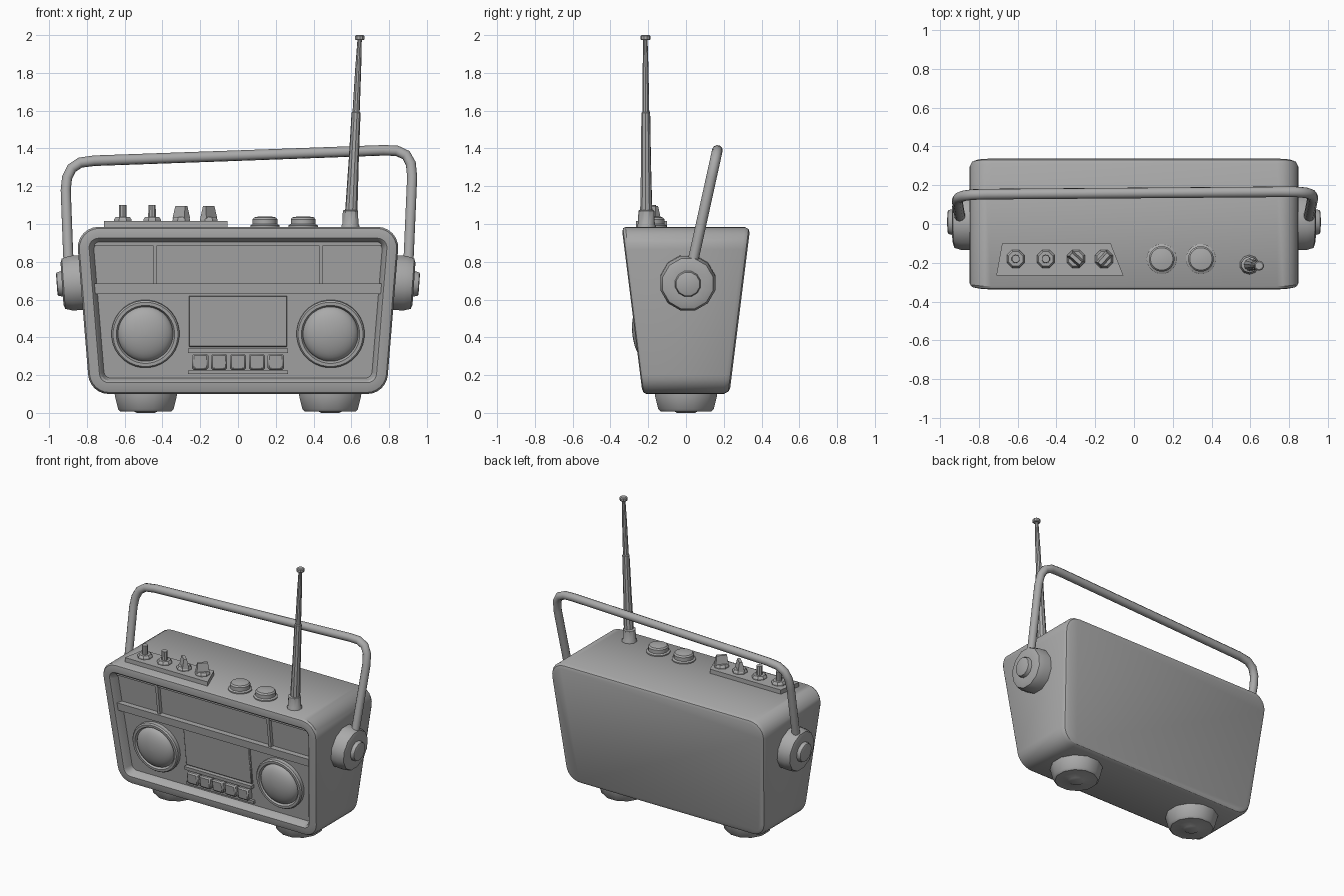
import bpy, bmesh, math
from mathutils import Vector, Matrix

if "Cube" in bpy.data.objects:
    bpy.data.objects.remove(bpy.data.objects["Cube"])

grey = bpy.data.materials.new("plain grey")
grey.diffuse_color = (0.4, 0.4, 0.4, 1)
grey.use_nodes = True
grey.node_tree.nodes["Principled BSDF"].inputs["Base Color"].default_value = grey.diffuse_color


def finish(name, bm, angle=35, bevel=0):
    bmesh.ops.recalc_face_normals(bm, faces=bm.faces)
    me = bpy.data.meshes.new(name)
    bm.to_mesh(me)
    bm.free()
    ob = bpy.data.objects.new(name, me)
    bpy.context.collection.objects.link(ob)
    me.materials.append(grey)
    if bevel:
        mod = ob.modifiers.new("bevel", 'BEVEL')
        mod.width, mod.segments = bevel, 1
    bpy.ops.object.select_all(action='DESELECT')
    ob.select_set(True)
    bpy.context.view_layer.objects.active = ob
    bpy.ops.object.shade_smooth_by_angle(angle=math.radians(angle))
    return ob


def skin(name, loops, angle=35):
    """Join matching closed loops and cap both ends."""
    bm = bmesh.new()
    rings = [[bm.verts.new(p) for p in loop] for loop in loops]
    n = len(rings[0])
    for a, b in zip(rings, rings[1:]):
        for i in range(n):
            bm.faces.new((a[i], a[(i + 1) % n], b[(i + 1) % n], b[i]))
    bm.faces.new(rings[0])
    bm.faces.new(rings[-1])
    return finish(name, bm, angle)


def lathe(name, profile, loc, axis=(0, 0, 1), sides=12, angle=35):
    """Turn (radius, height) pairs about an axis."""
    m = Matrix.Translation(loc) @ Vector(axis).to_track_quat('Z', 'Y').to_matrix().to_4x4()
    loops = []
    for r, h in profile:
        loops.append([m @ Vector((r * math.cos(t), r * math.sin(t), h))
                      for t in [2 * math.pi * (i + 0.5) / sides for i in range(sides)]])
    return skin(name, loops, angle)


def depth(z):
    return 0.23 + 0.125 * (z - 0.1)


def front(x, z, d):
    return Vector((x, d - depth(z), z))


def front_box(name, x0, x1, z0, z1, d0, d1, slope=0, bevel=0):
    """Box lying on the leaning front; slope widens it towards the top."""
    bm = bmesh.new()
    bmesh.ops.create_cube(bm, size=1)
    for v in bm.verts:
        x, z = (x0, x1)[v.co.x > 0], (z0, z1)[v.co.z > 0]
        if v.co.z > 0:
            x += math.copysign(slope, x)
        v.co = front(x, z, (d0, d1)[v.co.y > 0])
    return finish(name, bm, 30, bevel)


def outline(inset, radius):
    """Rounded outline, wider at the top, as (x, z) pairs."""
    z0, z1 = 0.1 + inset, 0.985 - inset
    w = lambda z: 0.785 + 0.082 * (z - 0.1) - inset
    corners = [Vector(c) for c in ((w(z1), z1), (-w(z1), z1), (-w(z0), z0), (w(z0), z0))]
    pts = []
    for i, c in enumerate(corners):
        a = (corners[i - 1] - c).normalized()
        b = (corners[(i + 1) % 4] - c).normalized()
        half = a.angle(b) / 2
        centre = c + (a + b).normalized() * radius / math.sin(half)
        start = c + a * radius / math.tan(half) - centre
        turn = math.pi - 2 * half
        for k in range(7):
            t = turn * k / 6
            pts.append((centre.x + start.x * math.cos(t) - start.y * math.sin(t),
                        centre.y + start.x * math.sin(t) + start.y * math.cos(t)))
    return pts


# body shell with front rim and recessed fascia
loops = []
for inset, radius, d in ((0.085, 0.035, 0.06), (0.07, 0.045, 0.01), (0.06, 0.05, 0.0),
                         (0.03, 0.085, 0.0), (0.008, 0.105, 0.006), (0, 0.11, 0.02)):
    loops.append([front(x, z, d) for x, z in outline(inset, radius)])
for inset, radius, d in ((0, 0.11, 0.03), (0.012, 0.10, 0.008), (0.03, 0.085, 0)):
    loops.append([Vector((x, depth(z) - d, z)) for x, z in outline(inset, radius)])
skin("body", loops, 32)

# tuning band: shelf bar and dividers
front_box("shelf_bar", -0.755, 0.755, 0.63, 0.685, 0.02, 0.07, 0.005)
for s in (-1, 1):
    front_box("band_divider", s * 0.44 - 0.01, s * 0.44 + 0.01, 0.68, 0.905, 0.035, 0.07)
front_box("band_top_trim", -0.76, 0.76, 0.885, 0.91, 0.04, 0.07)

# cassette door and key row
front_box("cassette_door", -0.26, 0.26, 0.35, 0.62, 0.045, 0.07, bevel=0.004)
front_box("key_row_top", -0.265, 0.265, 0.318, 0.342, 0.03, 0.07)
front_box("key_row_base", -0.265, 0.265, 0.205, 0.225, 0.04, 0.07)
for i in range(5):
    x = (i - 2) * 0.1
    front_box("key", x - 0.043, x + 0.043, 0.228, 0.312, 0.015, 0.07, bevel=0.009)

out = Vector((0, -1, -0.125)).normalized()
for s in (-1, 1):
    # speakers: ring and dome
    base = front(s * 0.49, 0.42, 0.06)
    lathe("speaker_ring", [(0.18, -0.01), (0.18, 0.025), (0.172, 0.034), (0.155, 0.034),
                           (0.146, 0.02), (0.146, -0.01)], base, out, 32)
    dome = [(0.147, 0.0)] + [(0.147 * math.cos(t), 0.012 + 0.062 * math.sin(t))
                             for t in [math.pi / 2 * k / 8 for k in range(8)]] + [(0.004, 0.074)]
    lathe("speaker_dome", dome, base, out, 32)
    # feet
    lathe("foot", [(0.172, 0.13), (0.17, 0.09), (0.152, 0.02), (0.14, 0.008), (0.06, 0.006),
                   (0.05, 0.0)], (s * 0.488, 0, 0), sides=12)
    # handle pivots
    lathe("handle_pivot", [(0.15, -0.03), (0.15, 0.05), (0.138, 0.09), (0.115, 0.098),
                           (0.07, 0.098), (0.064, 0.122), (0.055, 0.126)],
          (s * 0.834, 0.01, 0.69), (s, 0, -0.07), 12)


# handle: bent tube, leaning back
def lean(x, z):
    return Vector((x, 0.045 + (z - 0.84) * 0.22, z))


path = [(-0.895, 0.76), (-0.90, 0.86), (-0.912, 1.18), (-0.905, 1.245), (-0.88, 1.295),
        (-0.835, 1.325), (-0.76, 1.335), (0.0, 1.362), (0.77, 1.39), (0.84, 1.388),
        (0.89, 1.365), (0.915, 1.32), (0.922, 1.25), (0.905, 0.86), (0.90, 0.76)]
path = [lean(*p) for p in path]
side = Vector((0, 1, -0.22)).normalized()
tube = []
for i, p in enumerate(path):
    along = (path[min(i + 1, len(path) - 1)] - path[max(i - 1, 0)]).normalized()
    up = along.cross(side)
    tube.append([p + 0.028 * (side * math.cos(t) + up * math.sin(t))
                 for t in [2 * math.pi * k / 10 for k in range(10)]])
skin("handle", tube, 50)

# control plate
plate = ((-0.71, -0.265), (-0.055, -0.265), (-0.12, -0.1), (-0.68, -0.1))
skin("control_plate", [[(x, y, z) for x, y in plate] for z in (0.97, 1.015)])

# pegs and pointer switches
for i, x in enumerate((-0.61, -0.455, -0.3, -0.155)):
    loc = Vector((x, -0.18, 1.01))
    lathe("control_collar", [(0.05, 0), (0.05, 0.014), (0.04, 0.028)], loc, sides=8, angle=20)
    if i < 2:
        lathe("control_peg", [(0.022, 0.02), (0.02, 0.09)], loc, sides=10)
    else:
        turn = Matrix.Rotation(math.radians(-42 if i == 2 else 48), 3, 'Z')
        skin("pointer_switch", [[loc + turn @ Vector((sx * w, sy * t, h))
                                 for sx, sy in ((-1, -1), (1, -1), (1, 1), (-1, 1))]
                                for w, t, h in ((0.043, 0.022, 0.02), (0.034, 0.01, 0.085))])

# round push buttons
for x in (0.143, 0.345):
    lathe("push_button", [(0.078, -0.01), (0.078, 0.008), (0.066, 0.014), (0.066, 0.04),
                          (0.058, 0.05), (0.03, 0.055), (0.004, 0.056)],
          (x, -0.18, 0.985), sides=24)

# telescopic antenna
foot = Vector((0.595, -0.21, 0.97))
rise = Vector((0.05, -0.005, 1.03))
lathe("antenna_socket", [(0.05, 0), (0.05, 0.02), (0.045, 0.03), (0.042, 0.1), (0.034, 0.105)],
      foot, sides=10)
lathe("antenna_mast", [(0.034, 0.05), (0.027, 0.36), (0.024, 0.62), (0.019, 0.625),
                       (0.016, 0.85), (0.012, 0.99), (0.012, 1.01)], foot, rise, 10)
lathe("antenna_tip", [(0.022, 0), (0.026, 0.005), (0.026, 0.022), (0.02, 0.027)],
      foot + rise - Vector((0, 0, 0.027)), sides=10)
